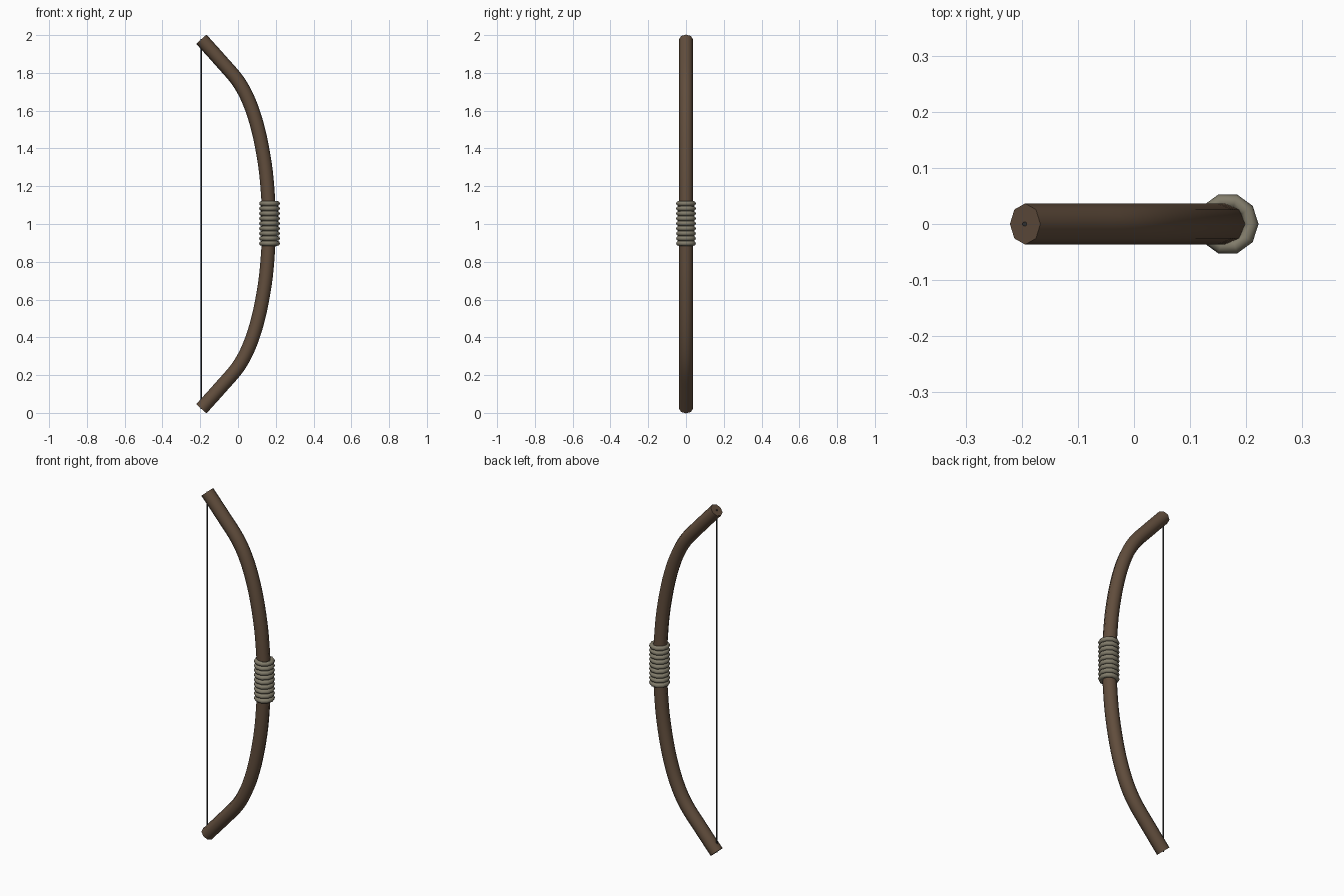
import bpy, bmesh, math
from mathutils import Vector

if "Cube" in bpy.data.objects:
    bpy.data.objects.remove(bpy.data.objects["Cube"])

def material(name, rgb):
    m = bpy.data.materials.new(name)
    m.diffuse_color = (*rgb, 1)
    m.use_nodes = True
    m.node_tree.nodes["Principled BSDF"].inputs["Base Color"].default_value = m.diffuse_color
    return m

wood = material("wood", (0.12, 0.075, 0.046))
cord = material("cord", (0.22, 0.20, 0.145))
dark = material("string_dark", (0.03, 0.03, 0.03))

def finish(name, bm, mat):
    bmesh.ops.recalc_face_normals(bm, faces=bm.faces)
    me = bpy.data.meshes.new(name)
    bm.to_mesh(me)
    bm.free()
    ob = bpy.data.objects.new(name, me)
    bpy.context.collection.objects.link(ob)
    me.materials.append(mat)
    bpy.ops.object.select_all(action='DESELECT')
    ob.select_set(True)
    bpy.context.view_layer.objects.active = ob
    bpy.ops.object.shade_smooth_by_angle(angle=math.radians(50))
    return ob

def tube(name, path, radius, sides, mat, closed=False):
    """Sweep a round section along a path, capped unless closed."""
    bm = bmesh.new()
    n, rings = len(path), []
    for i, p in enumerate(path):
        a = path[(i - 1) % n] if closed else path[max(i - 1, 0)]
        b = path[(i + 1) % n] if closed else path[min(i + 1, n - 1)]
        t = (b - a).normalized()
        ref = Vector((0, 0, 1)) if closed else Vector((0, 1, 0))
        side = t.cross(ref)
        rings.append([bm.verts.new(p + radius * (math.cos(w) * ref + math.sin(w) * side))
                      for w in (2 * math.pi * k / sides for k in range(sides))])
    for i in range(n if closed else n - 1):
        r, s = rings[i], rings[(i + 1) % n]
        for k in range(sides):
            j = (k + 1) % sides
            bm.faces.new((r[k], r[j], s[j], s[k]))
    if not closed:
        bm.faces.new(rings[0])
        bm.faces.new(rings[-1])
    return finish(name, bm, mat)

def smooth_path(pts, steps):
    """Catmull-Rom curve through the points."""
    pts = [2 * pts[0] - pts[1]] + pts + [2 * pts[-1] - pts[-2]]
    out = []
    for a, b, c, d in zip(pts, pts[1:], pts[2:], pts[3:]):
        for t in (s / steps for s in range(steps)):
            out.append(0.5 * (2 * b + (c - a) * t + (2 * a - 5 * b + 4 * c - d) * t * t
                              + (3 * b - a - 3 * c + d) * t ** 3))
    return out + [pts[-2]]

# Curved wooden stave: upper half mirrored about z = 1
half = [(-0.194, 0.978), (-0.095, 0.868), (0.0, 0.757), (0.06, 0.645),
        (0.107, 0.5), (0.142, 0.32), (0.158, 0.16)]
upper = [Vector((x, 0, 1 + h)) for x, h in half]
lower = [Vector((x, 0, 1 - h)) for x, h in reversed(half)]
tube("bow_stave", smooth_path(upper + [Vector((0.165, 0, 1))] + lower, 4), 0.0366, 8, wood)

# Stacked cord rings forming the grip
for i in range(9):
    z = 1.003 + (i - 4) * 0.0264
    ring = [Vector((0.167 + 0.042 * math.cos(w), 0.042 * math.sin(w), z))
            for w in (2 * math.pi * k / 10 for k in range(10))]
    tube(f"grip_ring_{i + 1}", ring, 0.013, 8, cord, closed=True)

# Bow string between the tips
tube("bow_string", [Vector((-0.195, 0, 0.02)), Vector((-0.195, 0, 1.98))], 0.004, 8, dark)
